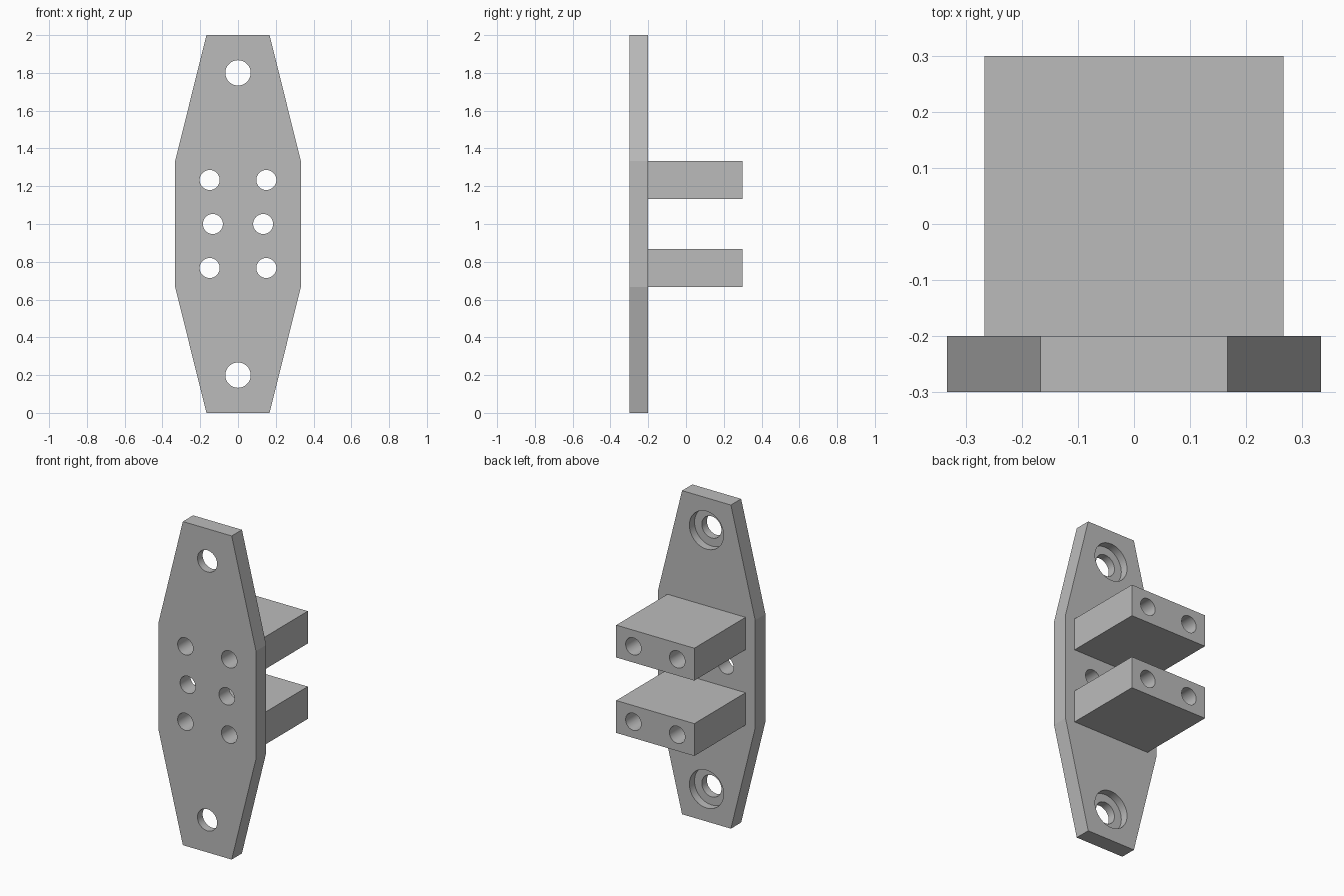
import bpy, bmesh, math
from mathutils import Matrix

cube = bpy.data.objects.get("Cube")
if cube:
    bpy.data.objects.remove(cube, do_unlink=True)

grey = bpy.data.materials.new("plain grey")
grey.use_nodes = True
COLOUR = (0.5, 0.5, 0.5, 1)
grey.diffuse_color = COLOUR
grey.node_tree.nodes["Principled BSDF"].inputs["Base Color"].default_value = COLOUR

FRONT, SEAT, BACK = -0.3, -0.2, 0.3


def add_object(name, bm):
    bmesh.ops.recalc_face_normals(bm, faces=bm.faces)
    mesh = bpy.data.meshes.new(name)
    bm.to_mesh(mesh)
    bm.free()
    mesh.materials.append(grey)
    obj = bpy.data.objects.new(name, mesh)
    bpy.context.collection.objects.link(obj)
    return obj


def prism(name, outline, y0, y1):
    """Extrude an x-z outline from y0 to y1."""
    bm = bmesh.new()
    face = bm.faces.new([bm.verts.new((x, y0, z)) for x, z in outline])
    moved = bmesh.ops.extrude_face_region(bm, geom=[face], use_keep_orig=True)["geom"]
    verts = [v for v in moved if isinstance(v, bmesh.types.BMVert)]
    bmesh.ops.translate(bm, verts=verts, vec=(0, y1 - y0, 0))
    return add_object(name, bm)


def drill(obj, holes):
    """Cut round holes (x, z, radius, y0, y1) along y."""
    for x, z, radius, y0, y1 in holes:
        bm = bmesh.new()
        place = Matrix.Translation((x, (y0 + y1) / 2, z)) @ Matrix.Rotation(math.pi / 2, 4, "X")
        bmesh.ops.create_cone(bm, cap_ends=True, segments=48, radius1=radius,
                              radius2=radius, depth=y1 - y0, matrix=place)
        cutter = add_object("hole_cutter", bm)
        cutter.hide_render = True
        cut = obj.modifiers.new("hole", "BOOLEAN")
        cut.operation, cut.solver, cut.object = "DIFFERENCE", "EXACT", cutter
        bpy.context.view_layer.objects.active = obj
        bpy.ops.object.modifier_apply(modifier=cut.name)
        bpy.data.objects.remove(cutter, do_unlink=True)
    bpy.ops.object.select_all(action="DESELECT")
    obj.select_set(True)
    bpy.context.view_layer.objects.active = obj
    bpy.ops.object.shade_smooth_by_angle(angle=math.radians(12))


# Tapered mounting plate
half = [(0.167, 0), (0.333, 0.667), (0.333, 1.333), (0.167, 2)]
outline = half + [(-x, z) for x, z in reversed(half)]
plate = prism("mounting_plate", outline, FRONT, SEAT)

# Plate holes: bolt holes with counterbores at the back, then the small holes
bores = []
for z in (0.2, 1.8):
    bores += [(0, z, 0.067, FRONT - 0.1, SEAT + 0.1), (0, z, 0.117, -0.25, SEAT + 0.1)]
for x, z in ((0.15, 0.767), (0.133, 1), (0.15, 1.233)):
    bores += [(side * x, z, 0.053, FRONT - 0.1, SEAT + 0.1) for side in (-1, 1)]
drill(plate, bores)

# Two drilled blocks standing off the back of the plate
for name, z in (("lower_block", 0.767), ("upper_block", 1.233)):
    corners = [(-0.267, z - 0.1), (0.267, z - 0.1), (0.267, z + 0.1), (-0.267, z + 0.1)]
    block = prism(name, corners, SEAT, BACK)
    drill(block, [(side * 0.15, z, 0.053, SEAT - 0.1, BACK + 0.1) for side in (-1, 1)])
